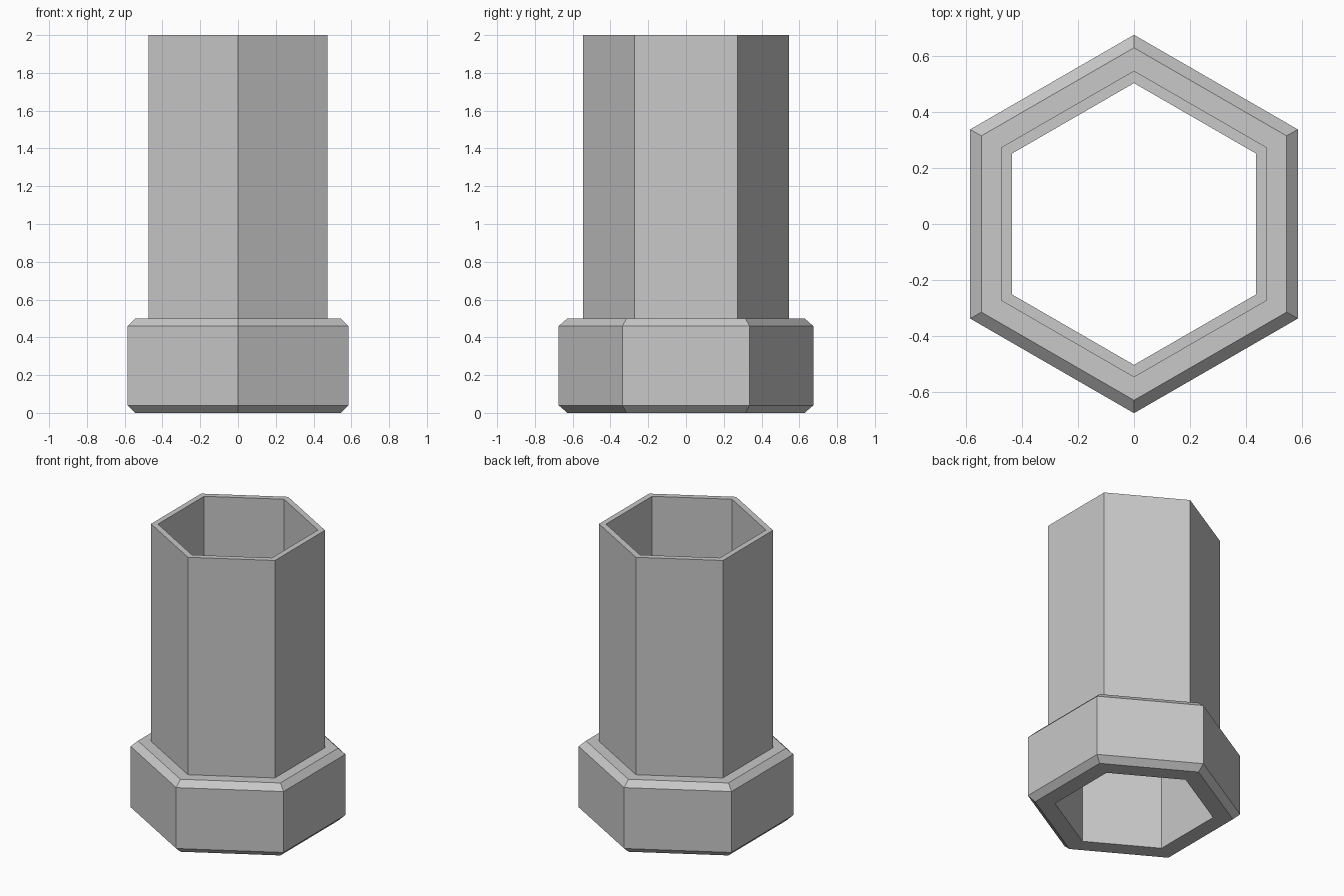
import bpy
import bmesh
from math import sin, cos, tau

cube = bpy.data.objects.get("Cube")
if cube:
    bpy.data.objects.remove(cube, do_unlink=True)

SIDES = 6
HEIGHT = 2.0
COLLAR_HEIGHT = 0.5
CHAMFER = 0.04
BORE, TUBE, RIM, COLLAR = 0.502, 0.546, 0.628, 0.674  # corner radii

# Single grey metal
metal = bpy.data.materials.new("grey metal")
colour = (0.58, 0.58, 0.58, 1)
metal.use_nodes = True
metal.diffuse_color = colour
metal.node_tree.nodes["Principled BSDF"].inputs["Base Color"].default_value = colour


def hex_ring(name, profile):
    """Sweep a closed (radius, height) profile around a hexagon with corners on the y axis."""
    bm = bmesh.new()
    loops = []
    for i in range(SIDES):
        a = tau * i / SIDES
        loops.append([bm.verts.new((r * sin(a), r * cos(a), z)) for r, z in profile])
    for i in range(SIDES):
        here, there = loops[i], loops[(i + 1) % SIDES]
        for j in range(len(profile)):
            k = (j + 1) % len(profile)
            bm.faces.new((here[j], there[j], there[k], here[k]))
    bmesh.ops.recalc_face_normals(bm, faces=bm.faces)
    mesh = bpy.data.meshes.new(name)
    bm.to_mesh(mesh)
    bm.free()
    mesh.materials.append(metal)
    obj = bpy.data.objects.new(name, mesh)
    bpy.context.collection.objects.link(obj)
    return obj


# Hollow hexagonal tube with a chamfered collar at its foot
hex_ring("collared_hex_tube", [
    (BORE, 0), (RIM, 0),
    (COLLAR, CHAMFER), (COLLAR, COLLAR_HEIGHT - CHAMFER),
    (RIM, COLLAR_HEIGHT), (TUBE, COLLAR_HEIGHT),
    (TUBE, HEIGHT), (BORE, HEIGHT),
])
